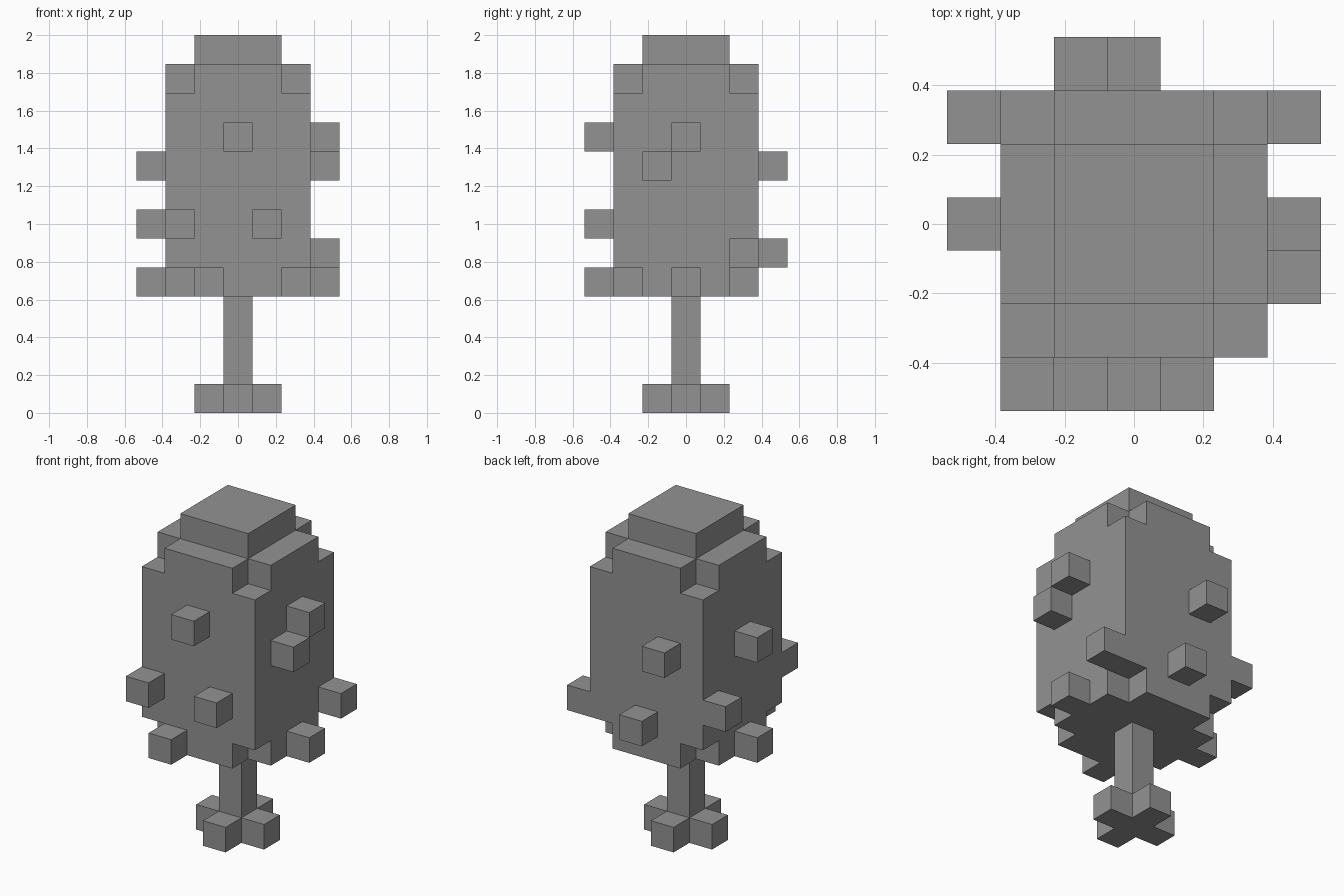
import bpy, bmesh, math
from mathutils import Vector

if "Cube" in bpy.data.objects:
    bpy.data.objects.remove(bpy.data.objects["Cube"])

U = 2 / 13  # edge length of one block; the model is 13 blocks tall

# Dark grey used for every part
grey = bpy.data.materials.new("dark_grey")
grey.diffuse_color = (0.29, 0.29, 0.29, 1)
grey.use_nodes = True
grey.node_tree.nodes["Principled BSDF"].inputs["Base Color"].default_value = grey.diffuse_color


def box(xs, ys, zs):
    """All block cells in inclusive x, y, z ranges."""
    return {(x, y, z) for x in range(xs[0], xs[1] + 1)
            for y in range(ys[0], ys[1] + 1)
            for z in range(zs[0], zs[1] + 1)}


# Trunk and cross-shaped roots
trunk = box((0, 0), (0, 0), (0, 3))
roots = {(1, 0, 0), (-1, 0, 0), (0, 1, 0), (0, -1, 0)}

# Canopy: 5x5 column with notched corners in the top and bottom layers, 3x3 cap
canopy = box((-2, 2), (-2, 2), (4, 11))
canopy -= {(x, y, z) for x in (-2, 2) for y in (-2, 2) for z in (4, 11)}
cap = box((-1, 1), (-1, 1), (12, 12))

# Single leaf blocks sticking out of each side
leaves = {
    (0, -3, 9), (1, -3, 6), (-2, -3, 6), (-1, -3, 4),   # front
    (3, 0, 9), (3, -1, 8), (3, 2, 5), (3, 0, 4),        # right
    (-1, 3, 8), (0, 3, 5),                              # back
    (-3, 0, 8), (-3, 2, 6), (-3, 0, 4),                 # left
}

parts = {"trunk": trunk, "roots": roots, "canopy": canopy,
         "canopy_cap": cap, "leaf_blocks": leaves}
solid = set().union(*parts.values())


def build(name, cells):
    """Make the outer skin of a group of blocks, leaving out hidden faces."""
    bm = bmesh.new()
    for c in sorted(cells):
        centre = Vector((c[0], c[1], c[2] + 0.5))
        for axis in range(3):
            for sign in (-1, 1):
                n = Vector((0, 0, 0))
                n[axis] = sign
                if (c[0] + int(n.x), c[1] + int(n.y), c[2] + int(n.z)) in solid:
                    continue
                a = Vector((0, 0, 0))
                a[(axis + 1) % 3] = 0.5
                b = n.cross(a)
                mid = centre + n * 0.5
                bm.faces.new([bm.verts.new((mid + o) * U)
                              for o in (a + b, b - a, -a - b, a - b)])
    bmesh.ops.remove_doubles(bm, verts=bm.verts, dist=0.001)
    bmesh.ops.dissolve_limit(bm, angle_limit=math.radians(1),
                             verts=bm.verts, edges=bm.edges)
    mesh = bpy.data.meshes.new(name)
    bm.to_mesh(mesh)
    bm.free()
    mesh.materials.append(grey)
    bpy.context.collection.objects.link(bpy.data.objects.new(name, mesh))


for part_name, part_cells in parts.items():
    build(part_name, part_cells)
